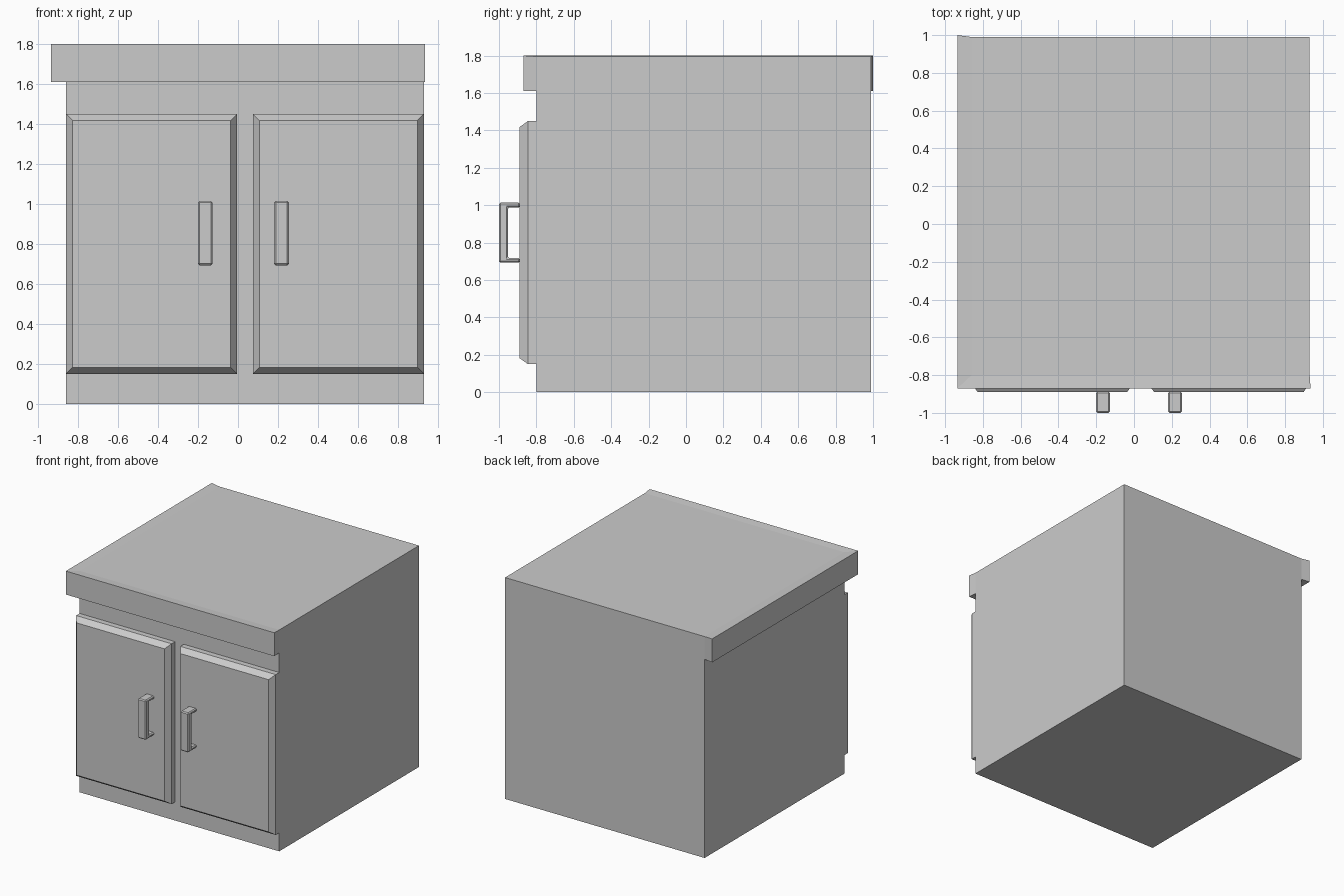
import bpy
import bmesh
from mathutils import Vector

if "Cube" in bpy.data.objects:
    bpy.data.objects.remove(bpy.data.objects["Cube"])


def finish(bm, name):
    bmesh.ops.recalc_face_normals(bm, faces=bm.faces[:])
    mesh = bpy.data.meshes.new(name)
    bm.to_mesh(mesh)
    bm.free()
    obj = bpy.data.objects.new(name, mesh)
    bpy.context.collection.objects.link(obj)
    return obj


def box(lo, hi):
    bm = bmesh.new()
    bmesh.ops.create_cube(bm, size=1)
    lo, hi = Vector(lo), Vector(hi)
    for v in bm.verts:
        v.co = Vector([(lo[i] if v.co[i] < 0 else hi[i]) for i in range(3)])
    bm.normal_update()
    return bm


def cabinet():
    # carcass, with the worktop lip extruded from its front and left faces
    bm = box((-0.86, -0.80, 0), (0.93, 0.99, 1.795))
    bmesh.ops.bisect_plane(bm, geom=bm.verts[:] + bm.edges[:] + bm.faces[:],
                           plane_co=(0, 0, 1.61), plane_no=(0, 0, 1))
    bm.normal_update()
    lip = [f for f in bm.faces if f.calc_center_median().z > 1.65
           and (f.normal.x < -0.9 or f.normal.y < -0.9)]
    out = bmesh.ops.extrude_face_region(bm, geom=lip)["geom"]
    old = [f for f in lip if f.is_valid]
    if old:
        bmesh.ops.delete(bm, geom=old, context='FACES')
    for v in out:
        if isinstance(v, bmesh.types.BMVert):
            v.co = (-0.935 if v.co.x < 0 else 0.935,
                    -0.87 if v.co.y < 0 else 1.0,
                    1.61 if v.co.z < 1.7 else 1.80)
    return finish(bm, "cabinet_body_and_worktop")


def door(name, x0, x1):
    # slab with a chamfered raised front
    bm = box((x0, -0.845, 0.15), (x1, -0.80, 1.45))
    front = next(f for f in bm.faces if f.normal.y < -0.9)
    bmesh.ops.inset_region(bm, faces=[front], thickness=0.046)
    for v in front.verts:
        v.co.y = -0.89
    return finish(bm, name)


def handle(name, x0, x1):
    # C-shaped pull: side profile (y, z) extruded across x
    profile = [(-0.888, 0.693), (-1.0, 0.693), (-1.0, 1.014), (-0.888, 1.014),
               (-0.888, 0.987), (-0.953, 0.987), (-0.953, 0.718), (-0.888, 0.718)]
    bm = bmesh.new()
    face = bm.faces.new([bm.verts.new((x0, y, z)) for y, z in profile])
    out = bmesh.ops.extrude_face_region(bm, geom=[face], use_keep_orig=True)["geom"]
    for v in out:
        if isinstance(v, bmesh.types.BMVert):
            v.co.x = x1
    obj = finish(bm, name)
    mod = obj.modifiers.new("edge_bevel", 'BEVEL')
    mod.width = 0.008
    mod.segments = 1
    return obj


cabinet()
door("left_door", -0.86, -0.004)
door("right_door", 0.074, 0.93)
handle("left_handle", -0.20, -0.127)
handle("right_handle", 0.181, 0.254)
